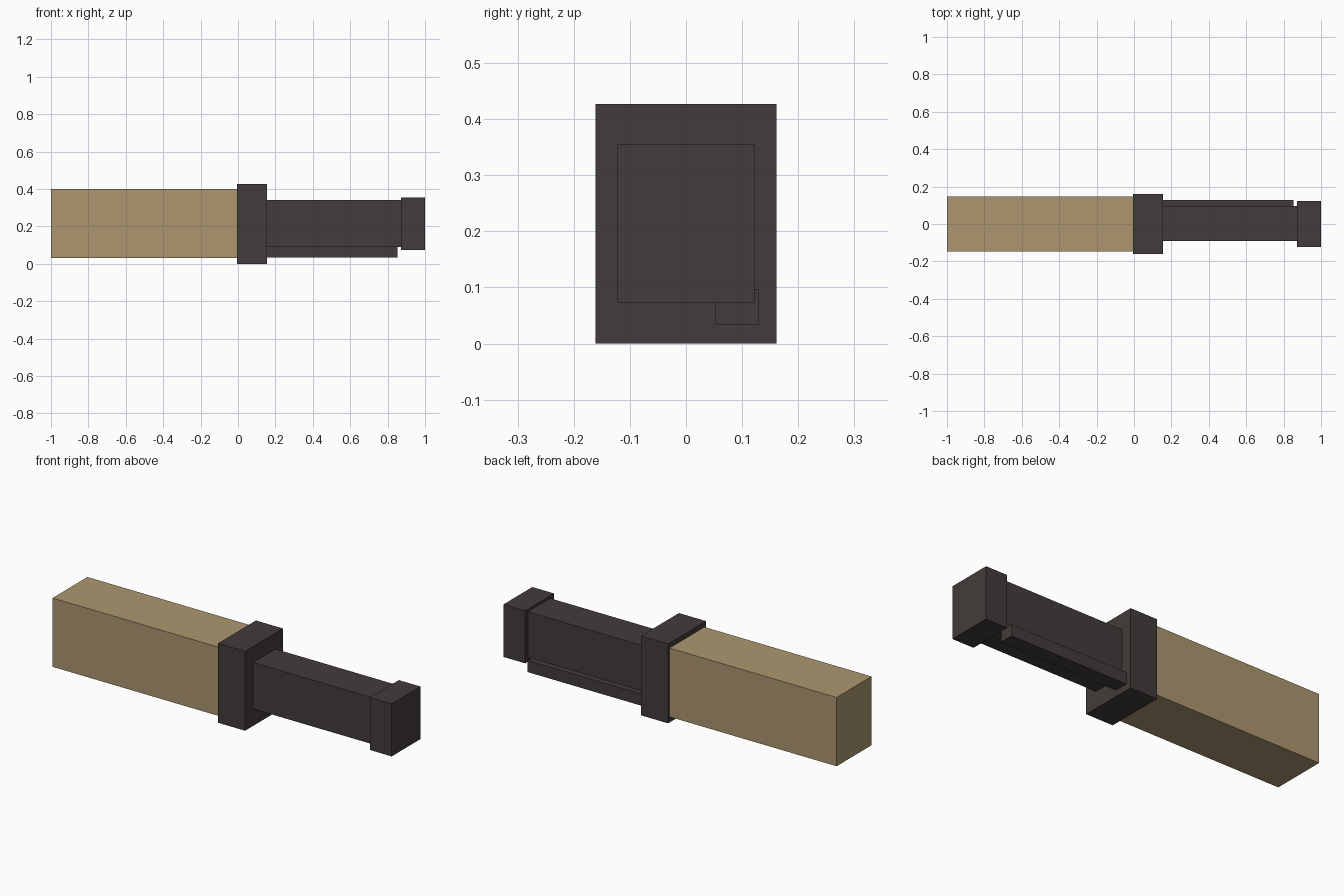
import bpy
from mathutils import Vector

if "Cube" in bpy.data.objects:
    bpy.data.objects.remove(bpy.data.objects["Cube"])


def material(name, rgb):
    m = bpy.data.materials.new(name)
    m.diffuse_color = (*rgb, 1.0)
    m.use_nodes = True
    m.node_tree.nodes["Principled BSDF"].inputs["Base Color"].default_value = m.diffuse_color
    return m


def box(name, lo, hi, mat):
    """Axis-aligned box between two corners."""
    lo, hi = Vector(lo), Vector(hi)
    bpy.ops.mesh.primitive_cube_add(size=1, location=(lo + hi) / 2)
    ob = bpy.context.object
    ob.name = name
    ob.scale = hi - lo
    bpy.ops.object.transform_apply(location=False, rotation=False, scale=True)
    ob.data.materials.append(mat)
    return ob


tan = material("tan", (0.413, 0.305, 0.162))
dark = material("dark_grey", (0.055, 0.045, 0.043))

# Tan rear block
box("rear_block", (-1.0, -0.148, 0.03), (0.0, 0.148, 0.40), tan)
# Wide collar at the middle
box("collar", (-0.006, -0.161, 0.0), (0.155, 0.161, 0.427), dark)
# Narrow front body
box("front_body", (0.155, -0.092, 0.091), (0.872, 0.097, 0.341), dark)
# Offset rail along the lower back edge
box("side_rail", (0.155, 0.052, 0.034), (0.852, 0.129, 0.097), dark)
# End cap
box("end_cap", (0.872, -0.122, 0.073), (1.0, 0.122, 0.356), dark)
